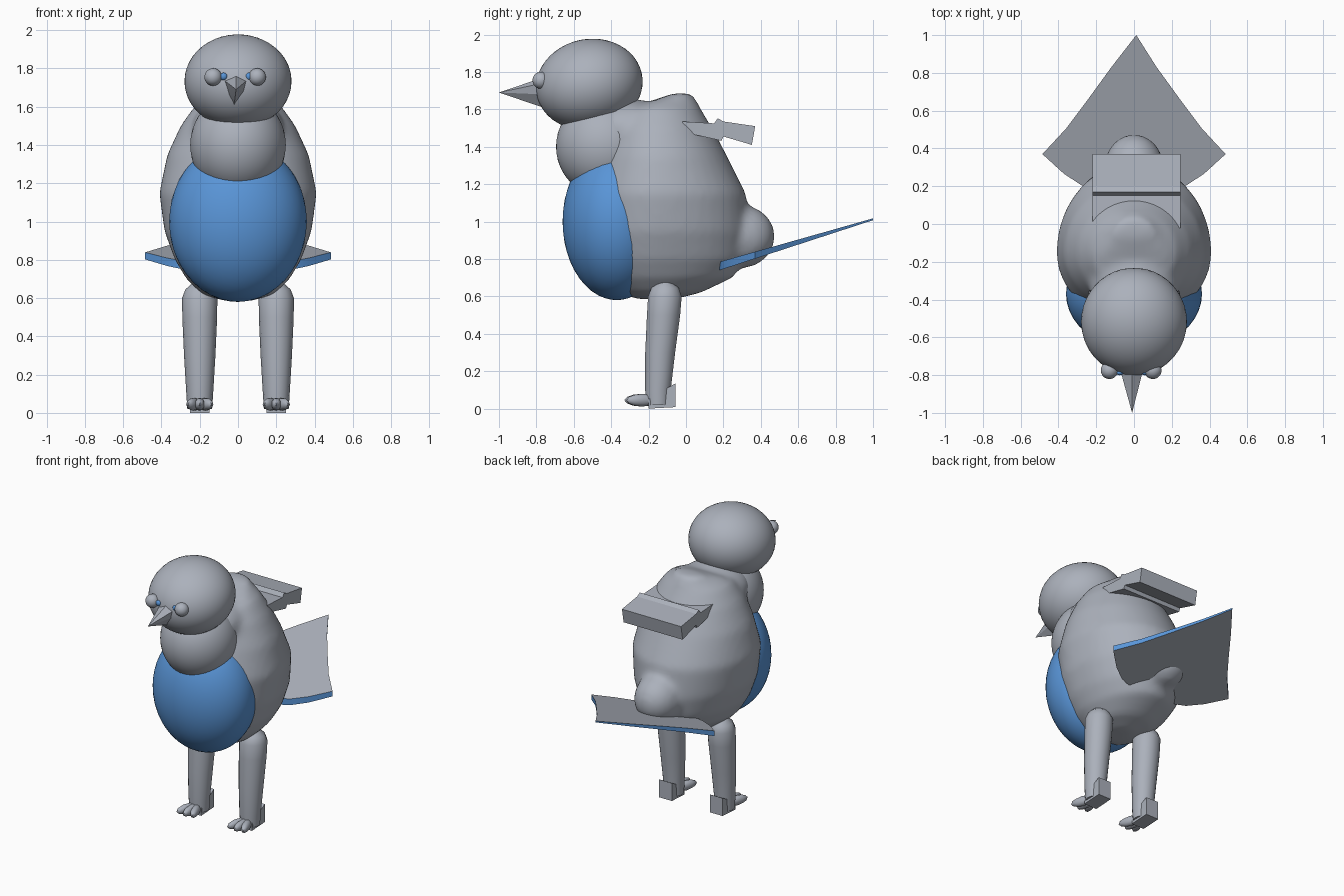
import bpy, bmesh, math
from mathutils import Vector, Matrix

if "Cube" in bpy.data.objects:
    bpy.data.objects.remove(bpy.data.objects["Cube"])


def material(name, rgb):
    m = bpy.data.materials.new(name)
    m.use_nodes = True
    m.diffuse_color = (*rgb, 1)
    m.node_tree.nodes["Principled BSDF"].inputs["Base Color"].default_value = (*rgb, 1)
    return m


GREY = material("feather grey", (0.41, 0.44, 0.5))
BLUE = material("belly blue", (0.1, 0.3, 0.68))


def finish(bm, name, mats=(GREY,), angle=40):
    bmesh.ops.recalc_face_normals(bm, faces=bm.faces)
    me = bpy.data.meshes.new(name)
    bm.to_mesh(me)
    bm.free()
    for m in mats:
        me.materials.append(m)
    ob = bpy.data.objects.new(name, me)
    bpy.context.collection.objects.link(ob)
    bpy.ops.object.select_all(action="DESELECT")
    ob.select_set(True)
    bpy.context.view_layer.objects.active = ob
    bpy.ops.object.shade_smooth_by_angle(angle=math.radians(angle))
    return ob


def add_ball(bm, centre, radii, tilt=0, detail=4):
    mat = Matrix.Translation(centre) @ Matrix.Rotation(tilt, 4, "X") @ Matrix.Diagonal((*radii, 1))
    bmesh.ops.create_icosphere(bm, subdivisions=detail, radius=1, matrix=mat)


def ball(name, centre, radii, mat=GREY, tilt=0, detail=4):
    bm = bmesh.new()
    add_ball(bm, centre, radii, tilt, detail)
    return finish(bm, name, (mat,))


def skin(bm, rings):
    """Bridge equal-sized vertex rings and cap both ends."""
    loops = [[bm.verts.new(p) for p in ring] for ring in rings]
    n = len(loops[0])
    for a, b in zip(loops, loops[1:]):
        for i in range(n):
            j = (i + 1) % n
            bm.faces.new((a[i], a[j], b[j], b[i]))
    bm.faces.new(loops[0])
    bm.faces.new(loops[-1])


# Body: egg-shaped sections (height, front, back, half width) fused with neck and rump
sections = [
    (0.585, -0.26, -0.06, 0.07), (0.62, -0.36, 0.08, 0.19), (0.7, -0.44, 0.25, 0.27),
    (0.8, -0.49, 0.32, 0.33), (0.95, -0.52, 0.34, 0.385), (1.15, -0.52, 0.32, 0.412),
    (1.35, -0.46, 0.22, 0.37), (1.5, -0.42, 0.14, 0.3), (1.6, -0.35, 0.08, 0.23),
    (1.64, -0.2, 0.06, 0.17), (1.685, -0.07, 0.03, 0.09)]


def egg_ring(z, front, back, half):
    mid = max(-0.15, front + 0.05)
    ring = []
    for i in range(40):
        a = math.tau * i / 40
        s = math.sin(a)
        ring.append((half * math.cos(a), mid + s * (back - mid if s > 0 else mid - front), z))
    return ring


bm = bmesh.new()
skin(bm, [egg_ring(*s) for s in sections])
add_ball(bm, (0, -0.3, 1.49), (0.24, 0.25, 0.165))
add_ball(bm, (0, 0.29, 0.92), (0.16, 0.185, 0.17))
body = finish(bm, "body")
remesh = body.modifiers.new("fuse", "REMESH")
remesh.mode = "VOXEL"
remesh.voxel_size = 0.022
remesh.use_smooth_shade = True
soften = body.modifiers.new("soften", "SMOOTH")
soften.factor = 0.5
soften.iterations = 7

# Throat, belly and head
ball("throat", (0, -0.43, 1.4), (0.25, 0.265, 0.27))
ball("belly", (0, -0.37, 1.0), (0.36, 0.29, 0.42), BLUE)
ball("head", (0, -0.517, 1.733), (0.28, 0.287, 0.243), tilt=0.2)

# Eyes with small blue inner corners
for x, side in ((-0.13, "right"), (0.1, "left")):
    ball(side + "_eye", (x, -0.775, 1.755), (0.046, 0.046, 0.046), detail=3)
    ball(side + "_eye_corner", (x * 0.58, -0.787, 1.758), (0.02, 0.014, 0.02), BLUE, detail=2)

# Beak: faceted cone
bm = bmesh.new()
base = [(-0.075, 1.74), (-0.01, 1.77), (0.05, 1.74), (0.035, 1.68), (-0.02, 1.61), (-0.05, 1.66)]
tip = bm.verts.new((-0.01, -1, 1.69))
ring = [bm.verts.new((x, -0.765, z)) for x, z in base]
for i in range(6):
    bm.faces.new((ring[i], ring[(i + 1) % 6], tip))
bm.faces.new(ring)
finish(bm, "beak", angle=20)

# Folded wing plate: stepped side profile extruded across the back
profile = [(-0.02, 1.535), (0.15, 1.525), (0.17, 1.552), (0.2, 1.535), (0.37, 1.51),
           (0.352, 1.41), (0.2, 1.455), (0.19, 1.432), (0.0, 1.475)]
bm = bmesh.new()
skin(bm, [[(x, y, z) for y, z in profile] for x in (-0.22, 0.245)])
finish(bm, "wing_plate", angle=20)

# Tail: rising fan with grey faces and blue rim
half = [(0.2, 0.18), (0.27, 0.2), (0.37, 0.265), (0.485, 0.37), (0.36, 0.505), (0.24, 0.665), (0.12, 0.83)]
outline = half + [(0.012, 1.0)] + [(-x, y) for x, y in reversed(half)]


def tail_ring(upper):
    ring = []
    for x, y in outline:
        z = 0.785 + 0.283 * (y - 0.18)
        ring.append((x, y, z if upper else z - 0.045 + 0.043 * (y - 0.18)))
    return ring


bm = bmesh.new()
skin(bm, [tail_ring(False), tail_ring(True)])
for f in bm.faces:
    f.material_index = 1 if len(f.verts) == 4 else 0
finish(bm, "tail", (GREY, BLUE), angle=20)

# Legs and feet
for s, side in ((1, "left"), (-1, "right")):
    x = 0.2 * s
    leg = [(0.02, 0.065, -0.15), (0.1, 0.07, -0.15), (0.3, 0.082, -0.138), (0.5, 0.091, -0.12),
           (0.6, 0.092, -0.113), (0.645, 0.075, -0.112), (0.68, 0.035, -0.112)]
    bm = bmesh.new()
    skin(bm, [[(x + r * math.cos(math.tau * i / 14), y + r * math.sin(math.tau * i / 14), z)
               for i in range(14)] for z, r, y in leg])
    finish(bm, side + "_leg")

    # Three splayed toes
    bm = bmesh.new()
    for turn in (-0.35, 0, 0.35):
        mat = (Matrix.Translation((x, -0.15, 0.045)) @ Matrix.Rotation(turn, 4, "Z")
               @ Matrix.Translation((0, -0.09, 0)) @ Matrix.Diagonal((0.028, 0.09, 0.034, 1)))
        bmesh.ops.create_icosphere(bm, subdivisions=2, radius=1, matrix=mat)
    finish(bm, side + "_toes")

    # Wedge-shaped heel
    bm = bmesh.new()
    wedge = [(-0.2, 0.0), (-0.055, 0.008), (-0.055, 0.135), (-0.12, 0.1), (-0.2, 0.05)]
    skin(bm, [[(x + w, y, z) for y, z in wedge] for w in (-0.05, 0.05)])
    finish(bm, side + "_heel", angle=20)
